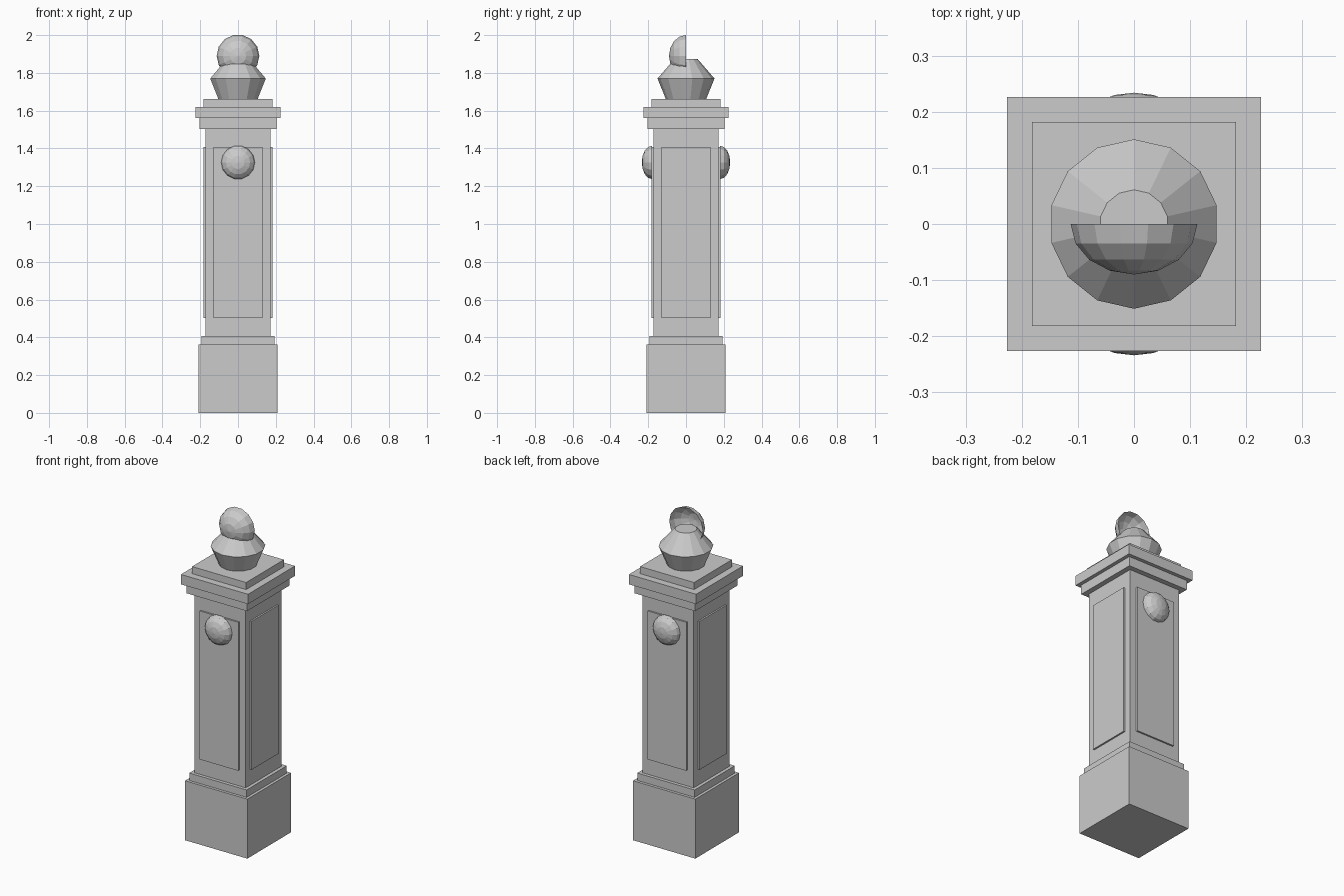
import bpy, bmesh, math
from mathutils import Matrix

if "Cube" in bpy.data.objects:
    bpy.data.objects.remove(bpy.data.objects["Cube"])

stone = bpy.data.materials.new("grey stone")
stone.diffuse_color = (0.6, 0.6, 0.6, 1)
stone.use_nodes = True
stone.node_tree.nodes["Principled BSDF"].inputs["Base Color"].default_value = stone.diffuse_color


def finish(name, bm):
    bmesh.ops.recalc_face_normals(bm, faces=bm.faces)
    mesh = bpy.data.meshes.new(name)
    bm.to_mesh(mesh)
    bm.free()
    mesh.materials.append(stone)
    obj = bpy.data.objects.new(name, mesh)
    bpy.context.collection.objects.link(obj)
    return obj


def box(name, x0, x1, y0, y1, z0, z1):
    bm = bmesh.new()
    bmesh.ops.create_cube(bm, size=1, matrix=Matrix.Translation(
        ((x0 + x1) / 2, (y0 + y1) / 2, (z0 + z1) / 2))
        @ Matrix.Diagonal((x1 - x0, y1 - y0, z1 - z0, 1)))
    return finish(name, bm)


def lathe(name, profile, phase, matrix=Matrix(), sides=14):
    """Spin (radius, height) points about z; radius 0 becomes a pole."""
    bm = bmesh.new()
    rings = []
    for r, h in profile:
        if r == 0:
            rings.append([bm.verts.new((0, 0, h))] * sides)
        else:
            rings.append([bm.verts.new((r * math.cos(phase + math.tau * i / sides),
                                        r * math.sin(phase + math.tau * i / sides), h))
                          for i in range(sides)])
    for a, b in zip(rings, rings[1:]):
        for i in range(sides):
            j = (i + 1) % sides
            quad = [a[i], a[j], b[j], b[i]]
            bm.faces.new(list(dict.fromkeys(quad)))
    bm.transform(matrix)
    return bm if name is None else finish(name, bm)


def dome(name, radius, depth, y, z, facing):
    """Open half ball with its pole along y; facing -1 is the front."""
    prof = [(radius * math.cos(k * math.pi / 8), depth * math.sin(k * math.pi / 8))
            for k in range(4)] + [(0, depth)]
    turn = Matrix.Rotation(-facing * math.pi / 2, 4, 'X')
    obj = lathe(name, prof, 0, Matrix.Translation((0, y, z)) @ turn)
    # open shells: make sure the faces point outwards
    mesh = obj.data
    pole = max(mesh.polygons, key=lambda p: p.center.y * facing)
    if pole.normal.y * facing < 0:
        mesh.flip_normals()
    return obj


# Stacked square blocks: half width, bottom, top
for name, w, z0, z1 in [
    ("base_block", 0.21, 0, 0.362),
    ("base_step", 0.193, 0.362, 0.407),
    ("shaft", 0.173, 0.407, 1.503),
    ("cap_lower", 0.204, 1.503, 1.56),
    ("cap_slab", 0.226, 1.56, 1.62),
    ("cap_top", 0.182, 1.62, 1.663),
]:
    box(name, -w, w, -w, w, z0, z1)

# Raised panels on all four sides
for s, label in ((-1, "front"), (1, "back")):
    a, b = sorted((s * 0.165, s * 0.183))
    box(label + "_panel", -0.13, 0.13, a, b, 0.503, 1.407)
for s, label in ((-1, "left"), (1, "right")):
    a, b = sorted((s * 0.165, s * 0.183))
    box(label + "_panel", a, b, -0.13, 0.13, 0.503, 1.407)

# Round bosses on the front and back panels
dome("front_boss", 0.09, 0.053, -0.181, 1.326, -1)
dome("back_boss", 0.09, 0.053, 0.181, 1.326, 1)

# Finial: flared neck and the half ball facing forward
lathe("finial_neck", [(0, 1.66), (0.106, 1.66), (0.151, 1.77), (0.061, 1.874), (0, 1.874)],
      math.pi / 2)
dome("finial_half_ball", 0.113, 0.09, 0, 1.89, -1)
